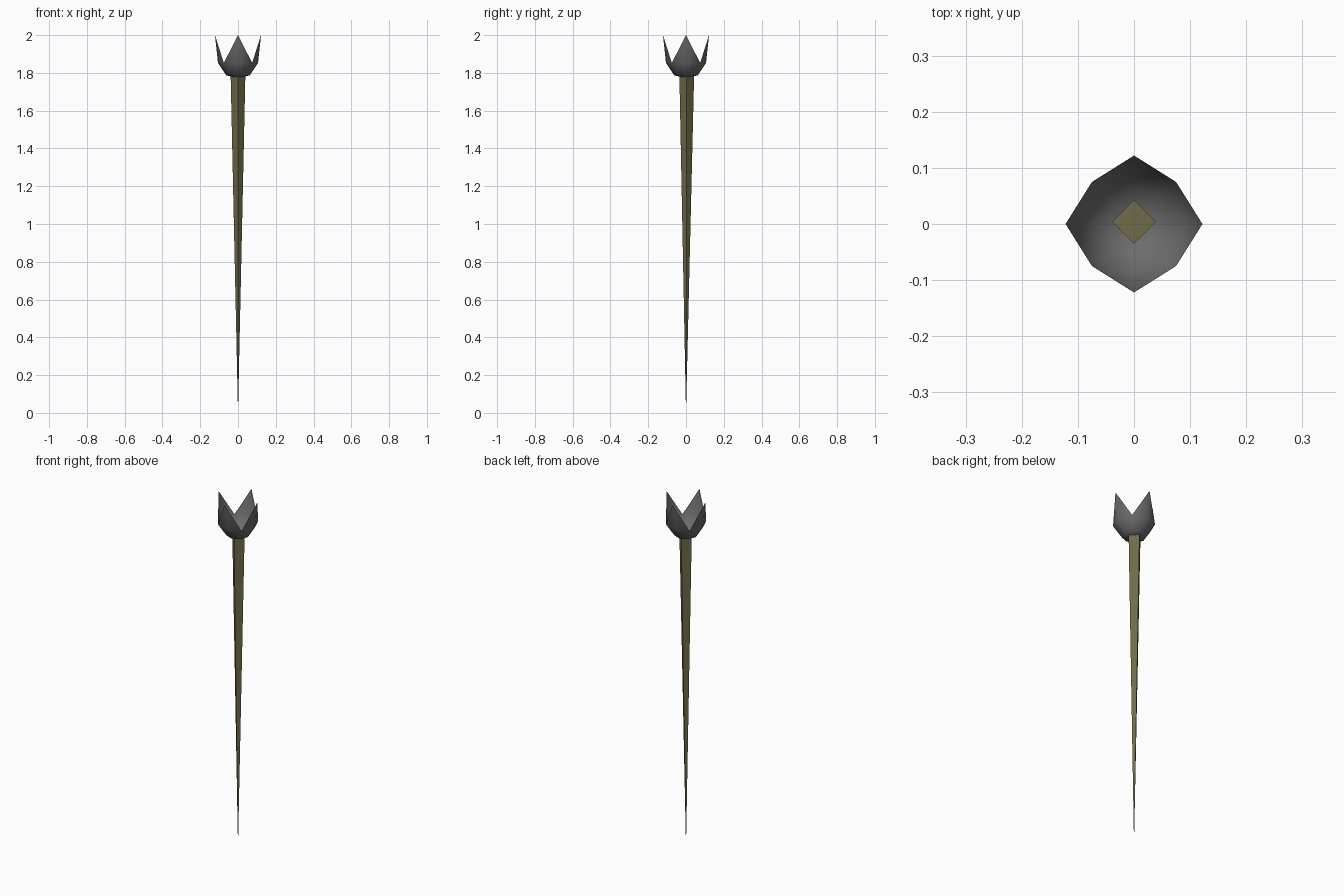
import bpy, bmesh, math

if "Cube" in bpy.data.objects:
    bpy.data.objects.remove(bpy.data.objects["Cube"])


def material(name, rgb):
    m = bpy.data.materials.new(name)
    m.diffuse_color = (*rgb, 1)
    m.use_nodes = True
    m.node_tree.nodes["Principled BSDF"].inputs["Base Color"].default_value = m.diffuse_color
    return m


def make_object(name, bm, mat, smooth):
    me = bpy.data.meshes.new(name)
    bm.to_mesh(me)
    bm.free()
    me.materials.append(mat)
    for p in me.polygons:
        p.use_smooth = smooth
    ob = bpy.data.objects.new(name, me)
    bpy.context.collection.objects.link(ob)
    return ob


def ring(bm, radius, z, sides):
    step = 2 * math.pi / sides
    return [bm.verts.new((radius * math.cos(i * step), radius * math.sin(i * step), z))
            for i in range(sides)]


wood = material("olive wood", (0.16, 0.145, 0.065))
iron = material("dark grey iron", (0.15, 0.15, 0.15))

# Handle: four-sided spike, wide end up
bm = bmesh.new()
top = ring(bm, 0.039, 1.787, 4)
tip = bm.verts.new((0, 0, 0))
bm.faces.new(top)
for i in range(4):
    bm.faces.new((top[(i + 1) % 4], top[i], tip))
for v in top:
    v.co.y += 0.004
make_object("handle", bm, wood, False)

# Cup: thin eight-sided bowl with four pointed prongs
bm = bmesh.new()
rings = [ring(bm, r, z, 8) for r, z in ((0.062, 1.787), (0.106, 1.853))]
pole = bm.verts.new((0, 0, 1.772))
for i in range(8):
    j = (i + 1) % 8
    bm.faces.new((pole, rings[0][j], rings[0][i]))
    bm.faces.new((rings[0][i], rings[0][j], rings[1][j], rings[1][i]))
for i in range(0, 8, 2):
    a = i * math.pi / 4
    point = bm.verts.new((0.122 * math.cos(a), 0.122 * math.sin(a), 2.0))
    bm.faces.new((rings[1][i - 1], rings[1][i], point))
    bm.faces.new((rings[1][i], rings[1][(i + 1) % 8], point))
make_object("cup", bm, iron, True)
